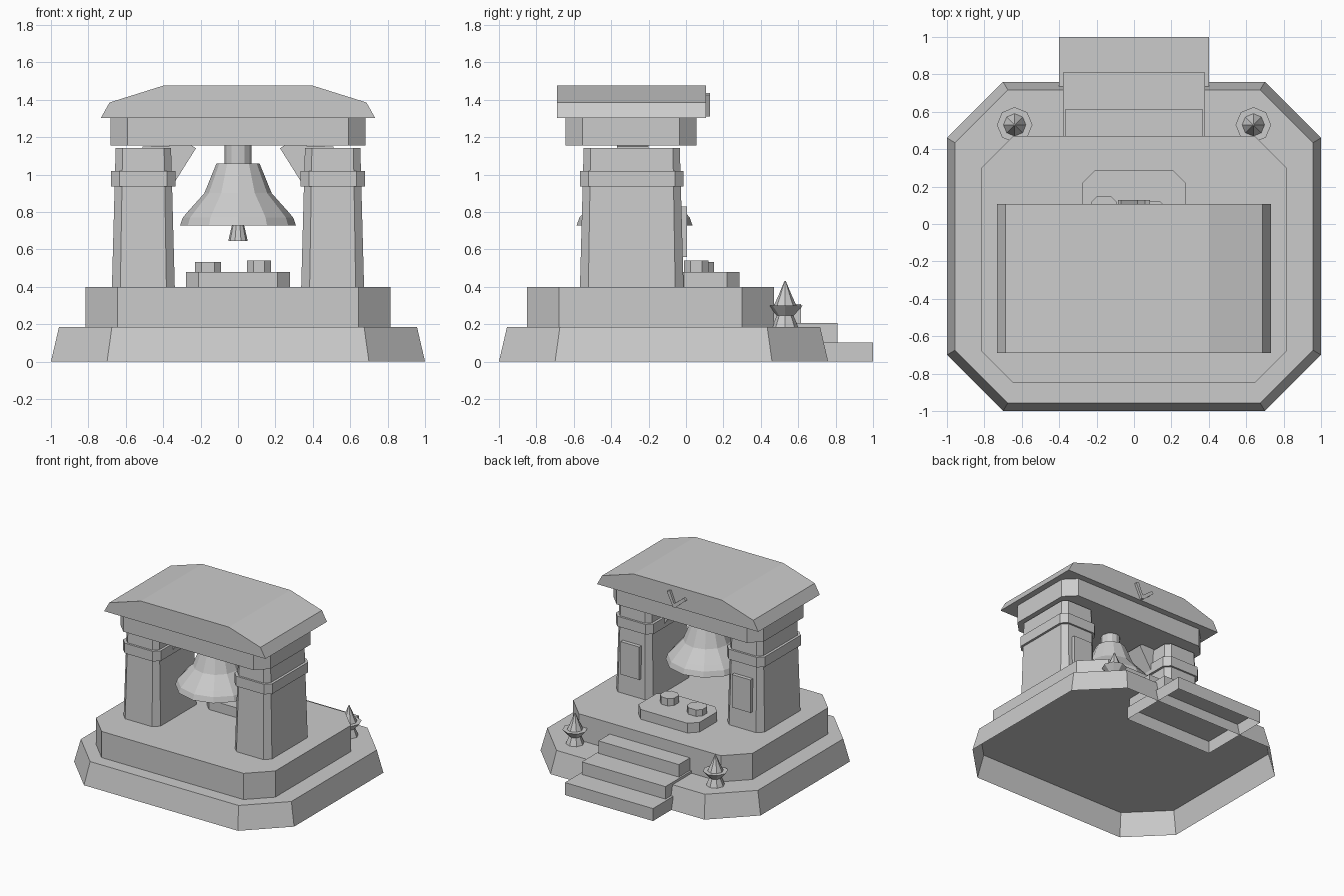
import bpy, bmesh
from math import cos, sin, pi

cube = bpy.data.objects.get("Cube")
if cube:
    bpy.data.objects.remove(cube, do_unlink=True)

stone = bpy.data.materials.new("grey_stone")
stone.use_nodes = True
stone.diffuse_color = (0.6, 0.6, 0.6, 1)
stone.node_tree.nodes["Principled BSDF"].inputs["Base Color"].default_value = (0.6, 0.6, 0.6, 1)


def loft(name, rings, bottom=True, top=True):
    """Skin a stack of equal-length point rings, with optional end caps."""
    bm = bmesh.new()
    rows = [[bm.verts.new(p) for p in ring] for ring in rings]
    for a, b in zip(rows, rows[1:]):
        for i in range(len(a)):
            j = (i + 1) % len(a)
            bm.faces.new((a[i], a[j], b[j], b[i]))
    if bottom:
        bm.faces.new(rows[0][::-1])
    if top:
        bm.faces.new(rows[-1])
    if bottom and top:
        bmesh.ops.recalc_face_normals(bm, faces=bm.faces)
    mesh = bpy.data.meshes.new(name)
    bm.to_mesh(mesh)
    bm.free()
    mesh.materials.append(stone)
    obj = bpy.data.objects.new(name, mesh)
    bpy.context.collection.objects.link(obj)
    return obj


def octagon(cx, cy, hx, hy, c, z):
    """Rectangle with cut corners, counter-clockwise."""
    pts = [(hx, c - hy), (hx, hy - c), (hx - c, hy), (c - hx, hy),
           (-hx, hy - c), (-hx, c - hy), (c - hx, -hy), (hx - c, -hy)]
    return [(cx + x, cy + y, z) for x, y in pts]


def slab(name, cx, cy, hx, hy, c, z0, z1, taper=0, **caps):
    return loft(name, [octagon(cx, cy, hx, hy, c, z0),
                       octagon(cx, cy, hx - taper, hy - taper, c - taper * 0.4, z1)], **caps)


def box(name, x0, x1, y0, y1, z0, z1, **caps):
    ring = [(x0, y0), (x1, y0), (x1, y1), (x0, y1)]
    return loft(name, [[(x, y, z) for x, y in ring] for z in (z0, z1)], **caps)


def lathe(name, cx, cy, profile, n):
    """Turn (radius, height) pairs about a vertical axis."""
    return loft(name, [[(cx + r * cos(2 * pi * i / n), cy + r * sin(2 * pi * i / n), z)
                        for i in range(n)] for r, z in profile])


def prism(name, outline, y0, y1):
    """Extrude an (x, z) outline along y."""
    return loft(name, [[(x, y, z) for x, z in outline] for y in (y0, y1)])


# Stepped platform, the lowest tier open underneath
slab("lower_plinth", 0, -0.12, 1.0, 0.88, 0.3, 0, 0.185, taper=0.043, bottom=False)
slab("upper_plinth", 0, -0.19, 0.815, 0.66, 0.17, 0.185, 0.4)

# Stairs at the back
for i, (half, depth) in enumerate([(0.4, 1.0), (0.38, 0.81), (0.365, 0.615)]):
    z = 0.1025 * i
    box(f"stair_{i + 1}", -half, half, 0.4, depth, z, z + 0.1025, bottom=i > 0)

# Pillars with collars, back panels and braces; corner lanterns
for side, s in (("left", 1), ("right", -1)):
    px, py = s * 0.506, -0.29
    slab(side + "_pillar", px, py, 0.168, 0.277, 0.045, 0.4, 1.143, taper=0.02)
    slab(side + "_pillar_collar", px, py, 0.172, 0.277, 0.045, 0.937, 1.02)
    box(side + "_pillar_panel", px - 0.085, px + 0.085, -0.06, 0.006, 0.56, 0.83)
    brace = [(0.51, 1.15), (0.25, 1.157), (0.225, 1.14), (0.335, 0.965), (0.51, 1.07)]
    prism(side + "_brace", [(s * x, z) for x, z in brace], -0.37, -0.2)
    lathe(side + "_lantern", s * 0.638, 0.53,
          [(0.07, 0.185), (0.06, 0.21), (0.045, 0.245), (0.095, 0.3),
           (0.06, 0.3), (0.035, 0.355), (0.004, 0.43)], 8)

# Lintel and roof
slab("lintel", 0, -0.294, 0.682, 0.35, 0.09, 1.155, 1.303)
half_roof = [(0.733, 1.303), (0.687, 1.385), (0.4, 1.475)]
prism("roof", half_roof + [(-x, z) for x, z in reversed(half_roof)], -0.69, 0.108)

# Raised check-shaped mark on the back of the roof
prism("roof_mark", [(0.085, 1.425), (0.03, 1.31), (0.01, 1.31), (-0.085, 1.39),
                    (-0.07, 1.41), (0.02, 1.34), (0.06, 1.437)], 0.1, 0.128)

# Bell with hanger and clapper
lathe("bell_hanger", 0, -0.275, [(0.072, 1.05), (0.072, 1.16)], 12)
lathe("bell", 0, -0.275, [(0.31, 0.727), (0.295, 0.77), (0.265, 0.805), (0.18, 0.9),
                          (0.115, 1.06)], 12)
lathe("bell_clapper", 0, -0.275, [(0.052, 0.645), (0.03, 0.74)], 10)

# Offering table with two small blocks
slab("offering_table", 0, 0.105, 0.277, 0.18, 0.065, 0.4, 0.48)
slab("offering_block_right", -0.16, 0.085, 0.07, 0.065, 0.035, 0.48, 0.533)
slab("offering_block_left", 0.112, 0.055, 0.064, 0.065, 0.035, 0.48, 0.54)
